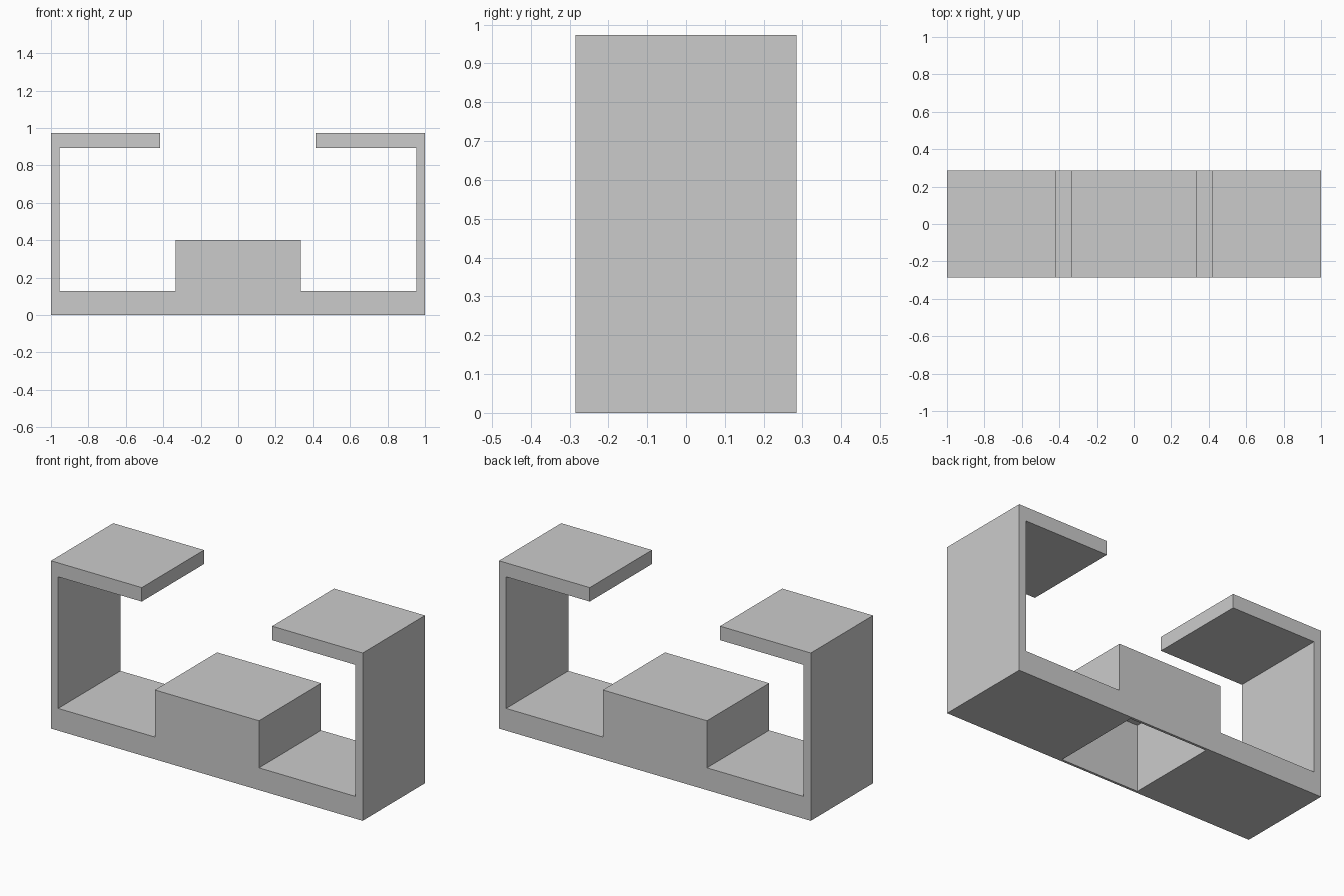
import bpy, bmesh

if "Cube" in bpy.data.objects:
    bpy.data.objects.remove(bpy.data.objects["Cube"])

HALF_DEPTH = 0.285


def extrude_profile(name, pts, half_depth):
    """Extrude an x/z outline symmetrically along y."""
    bm = bmesh.new()
    face = bm.faces.new([bm.verts.new((x, -half_depth, z)) for x, z in pts])
    ext = bmesh.ops.extrude_face_region(bm, geom=[face])
    moved = [v for v in ext["geom"] if isinstance(v, bmesh.types.BMVert)]
    bmesh.ops.translate(bm, verts=moved, vec=(0, 2 * half_depth, 0))
    bmesh.ops.recalc_face_normals(bm, faces=bm.faces)
    mesh = bpy.data.meshes.new(name)
    bm.to_mesh(mesh)
    bm.free()
    obj = bpy.data.objects.new(name, mesh)
    bpy.context.collection.objects.link(obj)
    return obj


# Bracket body: base, raised centre block, thin side walls, inward top flanges
right = [(1, 0), (1, 0.973), (0.418, 0.973), (0.418, 0.892), (0.954, 0.892),
         (0.954, 0.129), (0.334, 0.129), (0.334, 0.402)]
outline = right + [(-x, z) for x, z in reversed(right)]
body = extrude_profile("bracket_body", outline, HALF_DEPTH)

# Hollow pocket in the underside of the centre block
pocket = extrude_profile("pocket_cutter",
                         [(-0.25, -0.1), (0.25, -0.1), (0.25, 0.386), (-0.25, 0.386)],
                         0.271)
pocket.hide_render = True
pocket.hide_viewport = True

cut = body.modifiers.new("underside_pocket", 'BOOLEAN')
cut.operation = 'DIFFERENCE'
cut.solver = 'EXACT'
cut.object = pocket
